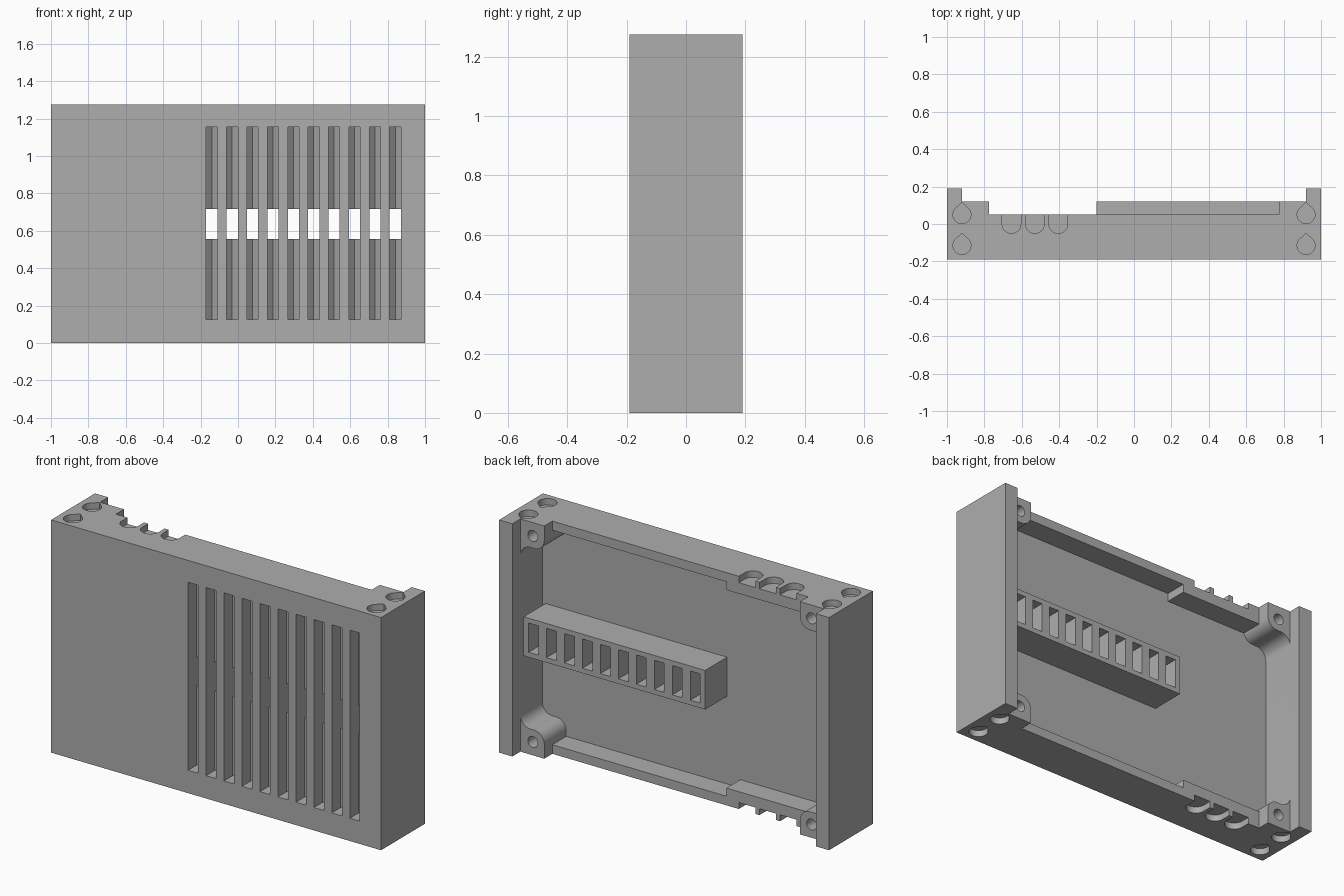
import bpy, bmesh, math

old = bpy.data.objects.get("Cube")
if old:
    bpy.data.objects.remove(old, do_unlink=True)

H = 1.275          # height
D = 0.19           # half depth
FLOOR = -0.07      # inner face of the front panel
RIM = 0.05         # back edge of the top and bottom walls

grey = bpy.data.materials.new("plain grey")
grey.use_nodes = True
grey.diffuse_color = (0.42, 0.42, 0.42, 1)
grey.node_tree.nodes["Principled BSDF"].inputs["Base Color"].default_value = (0.42, 0.42, 0.42, 1)


def prism(name, points, axis, lo, hi):
    """Extrude a 2D outline along y (points are x,z) or z (points are x,y)."""
    bm = bmesh.new()
    place = (lambda p, t: (p[0], t, p[1])) if axis == "y" else (lambda p, t: (p[0], p[1], t))
    ends = [[bm.verts.new(place(p, t)) for p in points] for t in (lo, hi)]
    bm.faces.new(ends[0])
    bm.faces.new(ends[1][::-1])
    n = len(points)
    for i in range(n):
        j = (i + 1) % n
        bm.faces.new((ends[0][i], ends[1][i], ends[1][j], ends[0][j]))
    bmesh.ops.recalc_face_normals(bm, faces=bm.faces)
    mesh = bpy.data.meshes.new(name)
    bm.to_mesh(mesh)
    bm.free()
    mesh.materials.append(grey)
    ob = bpy.data.objects.new(name, mesh)
    bpy.context.collection.objects.link(ob)
    return ob


def box(name, x0, x1, y0, y1, z0, z1):
    return prism(name, [(x0, y0), (x1, y0), (x1, y1), (x0, y1)], "z", z0, z1)


def arc(cx, cy, r, start, end, steps=10):
    angles = [math.radians(start + (end - start) * i / steps) for i in range(steps + 1)]
    return [(cx + r * math.cos(a), cy + r * math.sin(a)) for a in angles]


def combine(tool, operation="DIFFERENCE"):
    """Apply a boolean to the case, then remove the tool object."""
    tool.hide_render = True
    mod = case.modifiers.new("boolean", "BOOLEAN")
    mod.operation = operation
    mod.solver = "EXACT"
    mod.object = tool
    bpy.context.view_layer.objects.active = case
    bpy.ops.object.modifier_apply(modifier=mod.name)
    bpy.data.objects.remove(tool, do_unlink=True)


# Open-backed case with taller side walls
case = box("vented_case", -1, 1, -D, D, 0, H)
combine(box("cavity", -0.92, 0.92, FLOOR, 0.4, 0.05, H - 0.05))
combine(box("rim_cut", -0.92, 0.92, RIM, 0.4, -0.2, H + 0.2))

# Thickened rims around the cable notches
for z0, z1 in ((0.02, 0.095), (H - 0.095, H - 0.02)):
    combine(box("cable_rim", -0.85, -0.28, -0.1, RIM, z0, z1), "UNION")

# Corner screw blocks, filleted into the side walls
outline = ([(0.95, 0), (0.775, 0)] + arc(0.835, 0.08, 0.06, 180, 90)
           + arc(0.86, 0.2, 0.06, 270, 360) + [(0.95, 0.2)])
corners = [(sx, top) for sx in (-1, 1) for top in (False, True)]
for sx, top in corners:
    points = [(sx * x, H - z if top else z) for x, z in outline]
    combine(prism("screw_block", points, "y", -0.1, 0.12), "UNION")
for sx, top in corners:
    hole = arc(sx * 0.845, H - 0.073 if top else 0.073, 0.03, 0, 345, 23)
    combine(prism("screw_hole", hole, "y", 0.0, 0.3))

# Vent duct behind the front panel
MID = H / 2
combine(box("vent_duct", -0.2, 0.9, -0.1, 0.12, MID - 0.107, MID + 0.107), "UNION")

# Front grooves with pointed bottoms, opening through the duct
for i in range(10):
    x = -0.14 + i * 0.109
    groove = [(x - 0.03, -0.3), (x + 0.03, -0.3), (x + 0.03, -0.115),
              (x, -0.085), (x - 0.03, -0.115)]
    combine(prism("groove", groove, "z", 0.125, H - 0.12))
    combine(box("vent_slot", x - 0.03, x + 0.03, -0.3, 0.3, MID - 0.08, MID + 0.08))

# Shallow recesses on the top and bottom faces
for z0, z1 in ((-0.1, 0.035), (H - 0.035, H + 0.1)):
    for x in (-0.92, 0.92):
        for y in (-0.115, 0.05):
            drop = arc(x, y, 0.048, 135, 405, 24) + [(x, y + 0.065)]
            combine(prism("magnet_recess", drop, "z", z0, z1))
    for x in (-0.655, -0.53, -0.405):
        notch = arc(x, 0, 0.05, 180, 360, 16) + [(x + 0.05, 0.1), (x - 0.05, 0.1)]
        combine(prism("cable_notch", notch, "z", z0, z1))

bpy.ops.object.select_all(action="DESELECT")
case.select_set(True)
bpy.context.view_layer.objects.active = case
bpy.ops.object.shade_smooth_by_angle(angle=math.radians(30))
